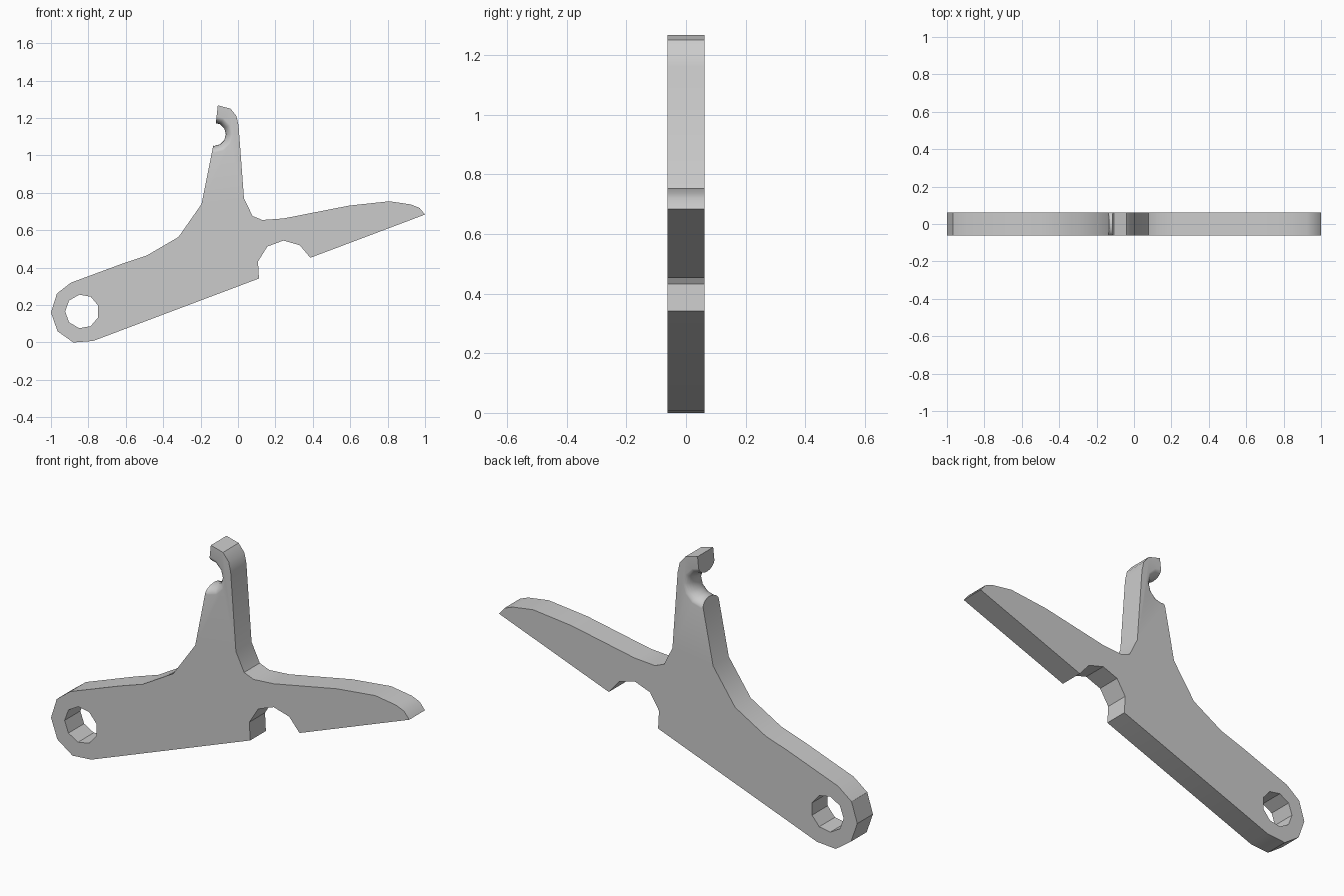
import bpy
import bmesh
from math import cos, sin, pi, sqrt, radians

cube = bpy.data.objects.get("Cube")
if cube:
    bpy.data.objects.remove(cube)

HALF = 0.0625  # half the plate thickness

grey = bpy.data.materials.new("plain grey")
grey.use_nodes = True
colour = (0.6, 0.6, 0.6, 1)
grey.diffuse_color = colour
grey.node_tree.nodes["Principled BSDF"].inputs["Base Color"].default_value = colour


def loft(name, rings):
    """Closed solid from matching rings of points."""
    bm = bmesh.new()
    loops = [[bm.verts.new(p) for p in ring] for ring in rings]
    for a, b in zip(loops, loops[1:]):
        for i in range(len(a)):
            j = (i + 1) % len(a)
            bm.faces.new((a[i], a[j], b[j], b[i]))
    bm.faces.new(loops[0])
    bm.faces.new(loops[-1])
    bmesh.ops.recalc_face_normals(bm, faces=bm.faces)
    mesh = bpy.data.meshes.new(name)
    bm.to_mesh(mesh)
    bm.free()
    mesh.materials.append(grey)
    obj = bpy.data.objects.new(name, mesh)
    bpy.context.collection.objects.link(obj)
    return obj


def circle(x, z, r, y, sides):
    angles = [pi + 2 * pi * i / sides for i in range(sides)]
    return [(x + r * cos(a), y, z + r * sin(a)) for a in angles]


# Lever plate: pivot end, underside notch, tapered arm, upright hook, back edge
outline = [
    (-0.88, 0), (-0.775, 0.008), (0.112, 0.342),
    (0.107, 0.433), (0.157, 0.513), (0.243, 0.545), (0.33, 0.52), (0.387, 0.453),
    (1, 0.684), (0.97, 0.72), (0.925, 0.738), (0.81, 0.755), (0.595, 0.732),
    (0.243, 0.663), (0.13, 0.655), (0.078, 0.676),
    (0.032, 0.77), (0.003, 1.16), (-0.008, 1.21), (-0.04, 1.25), (-0.108, 1.268),
    (-0.118, 1.176), (-0.131, 1.06), (-0.195, 0.74),
    (-0.318, 0.564), (-0.488, 0.465), (-0.617, 0.422),
    (-0.893, 0.32), (-0.968, 0.262), (-1, 0.16), (-0.965, 0.06),
]
lever = loft("lever_plate", [[(x, y, z) for x, z in outline] for y in (-HALF, HALF)])

# Pivot hole through the wide end
pivot = loft("pivot_hole_cutter", [circle(-0.833, 0.166, 0.091, y, 9) for y in (-0.2, 0.2)])

# Flared notch in the hook, narrowest at mid thickness
rings = []
for i in range(-6, 7):
    t = sin(i / 6 * pi / 2)
    r = 0.062 + 0.042 * (1 - sqrt(max(0, 1 - t * t)))
    rings.append(circle(-0.127, 1.113, r, t * (HALF + 0.001), 12))
notch = loft("hook_notch_cutter", rings)

for cutter in (pivot, notch):
    mod = lever.modifiers.new(cutter.name, "BOOLEAN")
    mod.operation = "DIFFERENCE"
    mod.solver = "EXACT"
    mod.object = cutter
    cutter.hide_render = True

bpy.ops.object.select_all(action="DESELECT")
bpy.context.view_layer.objects.active = lever
lever.select_set(True)
for mod in list(lever.modifiers):
    bpy.ops.object.modifier_apply(modifier=mod.name)
bpy.ops.object.shade_smooth_by_angle(angle=radians(30))
for cutter in (pivot, notch):
    bpy.data.objects.remove(cutter)
